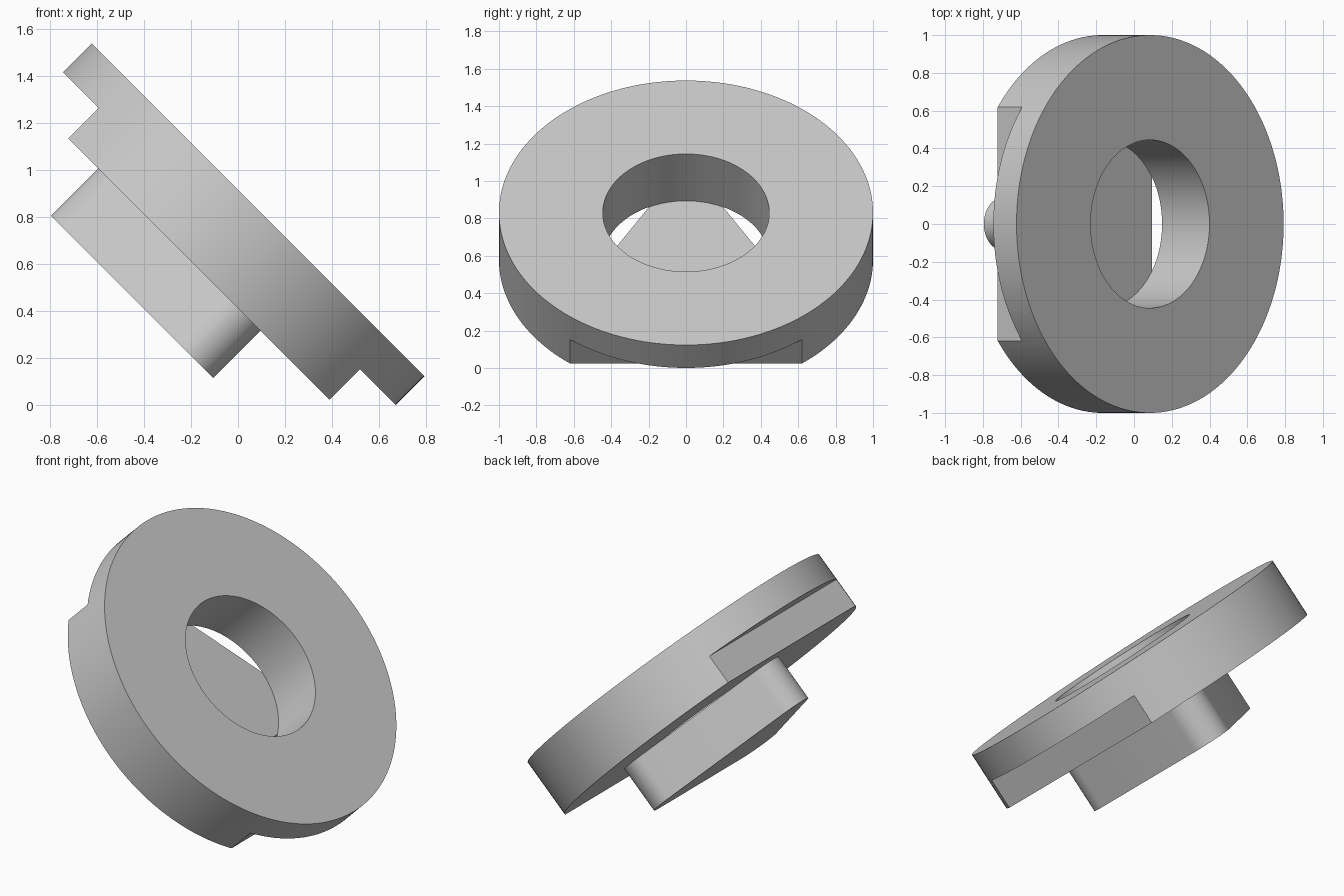
import bpy
import bmesh
from math import pi, cos, sin, radians

cube = bpy.data.objects.get("Cube")
if cube:
    bpy.data.objects.remove(cube, do_unlink=True)

SEGMENTS = 160
FLAT = cos(2 * pi * 17 / SEGMENTS)      # distance of the side flats from the axis

grey = bpy.data.materials.new("plain grey")
grey.use_nodes = True
grey.diffuse_color = (0.58, 0.58, 0.58, 1)
grey.node_tree.nodes["Principled BSDF"].inputs["Base Color"].default_value = grey.diffuse_color


def circle(radius, limit=2):
    """Circle outline, cut flat where x passes the limit."""
    angles = [2 * pi * i / SEGMENTS for i in range(SEGMENTS)]
    return [(max(-limit, min(limit, radius * cos(a))), radius * sin(a)) for a in angles]


def bridge(bm, a, b):
    for i in range(len(a)):
        j = (i + 1) % len(a)
        bm.faces.new((a[i], a[j], b[j], b[i]))


def loop(bm, outline, z):
    return [bm.verts.new((x, y, z)) for x, y in outline]


def finish(bm, name):
    """Clean the mesh and place it on the shared tilted axis."""
    bmesh.ops.remove_doubles(bm, verts=bm.verts, dist=1e-5)
    bmesh.ops.recalc_face_normals(bm, faces=bm.faces)
    mesh = bpy.data.meshes.new(name)
    bm.to_mesh(mesh)
    bm.free()
    mesh.materials.append(grey)
    obj = bpy.data.objects.new(name, mesh)
    bpy.context.collection.objects.link(obj)
    obj.location = (0.085, 0, 0.83)
    obj.rotation_euler = (0, radians(45), 0)
    bpy.ops.object.select_all(action="DESELECT")
    obj.select_set(True)
    bpy.context.view_layer.objects.active = obj
    bpy.ops.object.shade_smooth_by_angle(angle=radians(30))


# Ring: full round rim above, two side flats below, bored through
bm = bmesh.new()
round_rim, flatted, bore = circle(1), circle(1, FLAT), circle(0.445)
loops = [loop(bm, outline, z) for outline, z in (
    (round_rim, 0), (round_rim, -0.173), (flatted, -0.173),
    (flatted, -0.355), (bore, -0.355), (bore, 0))]
for k in range(len(loops)):
    bridge(bm, loops[k - 1], loops[k])
finish(bm, "stepped_ring")

# Block: rounded triangle under the ring, point uphill
bm = bmesh.new()
fillet, inradius, steps = 0.137, 0.371, 16
outline = []
for corner in range(3):
    direction = pi + corner * 2 * pi / 3
    reach = 2 * (inradius - fillet)
    for i in range(steps + 1):
        a = direction + (i / steps - 0.5) * 2 * pi / 3
        outline.append((reach * cos(direction) + fillet * cos(a),
                        reach * sin(direction) + fillet * sin(a)))
top, bottom = loop(bm, outline, -0.355), loop(bm, outline, -0.64)
bridge(bm, top, bottom)
bm.faces.new(top)
bm.faces.new(bottom)
finish(bm, "triangular_block")
